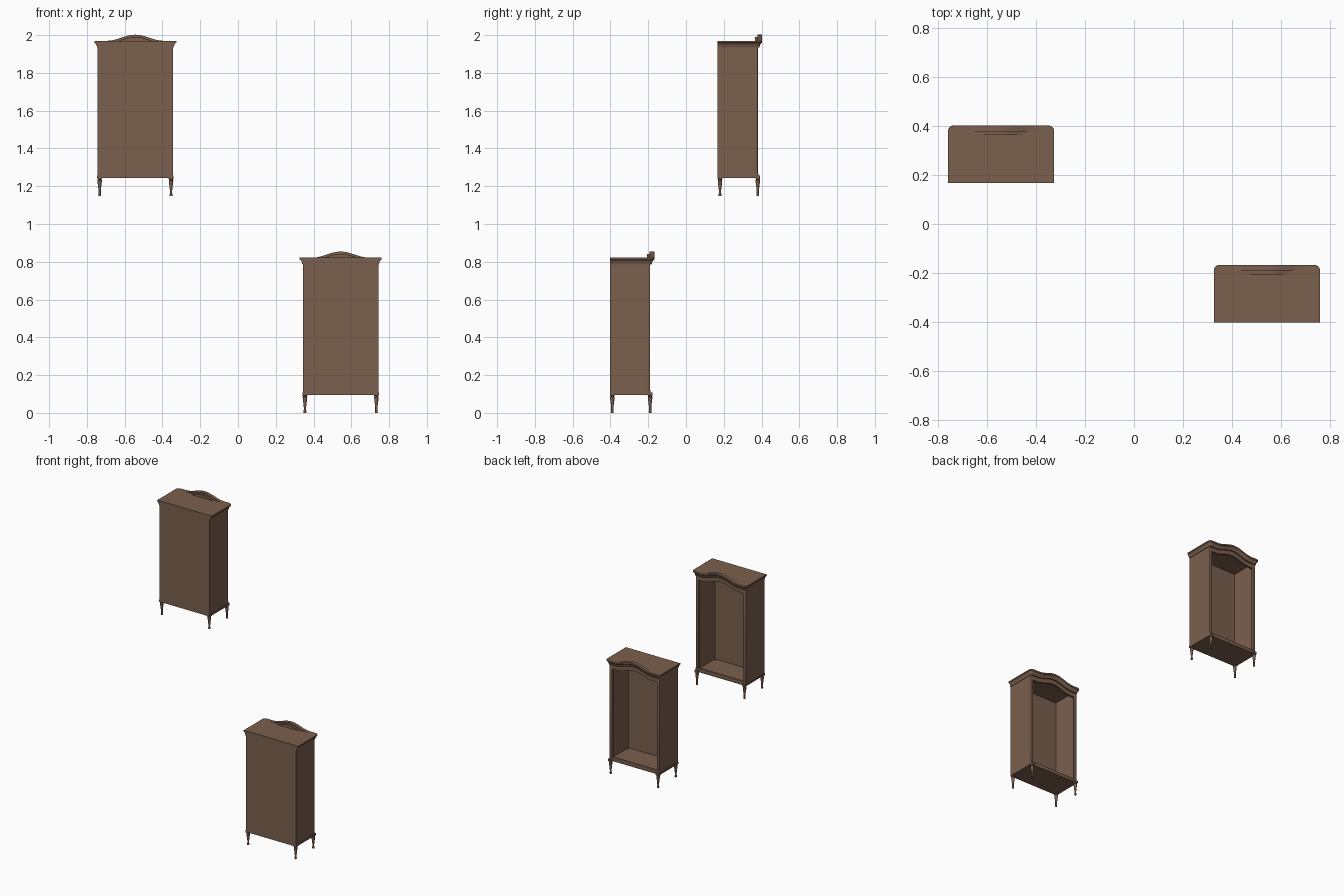
import bpy, bmesh, math
from mathutils import Vector

if "Cube" in bpy.data.objects:
    bpy.data.objects.remove(bpy.data.objects["Cube"])

wood = bpy.data.materials.new("brown wood")
wood.diffuse_color = (0.195, 0.115, 0.075, 1)
wood.use_nodes = True
wood.node_tree.nodes["Principled BSDF"].inputs["Base Color"].default_value = wood.diffuse_color

CX = 0.5435                              # lower cabinet centre in x
BACK, FRONT = -0.402, -0.192             # cabinet depth range (open side faces +y)
STEP = Vector((-2 * CX, 0.570, 1.148))   # offset to the second cabinet


def finish(name, bm, smooth=True):
    """Make the part and its copy in the second cabinet."""
    bmesh.ops.remove_doubles(bm, verts=bm.verts, dist=1e-5)
    bmesh.ops.recalc_face_normals(bm, faces=bm.faces)
    me = bpy.data.meshes.new(name)
    bm.to_mesh(me)
    bm.free()
    me.materials.append(wood)
    for label, off in (("lower", Vector()), ("upper", STEP)):
        ob = bpy.data.objects.new(f"{label}_{name}", me)
        ob.location = Vector((CX, 0, 0)) + off
        bpy.context.collection.objects.link(ob)
    if smooth:
        bpy.ops.object.select_all(action='DESELECT')
        ob.select_set(True)
        bpy.context.view_layer.objects.active = ob
        me.shade_smooth()
        me.set_sharp_from_angle(angle=math.radians(35))


def box(name, x0, x1, y0, y1, z0, z1, bevel=0):
    bm = bmesh.new()
    bmesh.ops.create_cube(bm, size=1)
    for v in bm.verts:
        v.co = ((x0 + x1) / 2 + v.co.x * (x1 - x0),
                (y0 + y1) / 2 + v.co.y * (y1 - y0),
                (z0 + z1) / 2 + v.co.z * (z1 - z0))
    if bevel:
        bmesh.ops.bevel(bm, geom=bm.edges[:], offset=bevel, segments=3,
                        profile=0.5, affect='EDGES')
    finish(name, bm, bool(bevel))


def loft(name, rings):
    """Skin closed rings and cap both ends."""
    bm = bmesh.new()
    vr = [[bm.verts.new(p) for p in r] for r in rings]
    n = len(rings[0])
    for a, b in zip(vr, vr[1:]):
        for i in range(n):
            j = (i + 1) % n
            bm.faces.new((a[i], a[j], b[j], b[i]))
    bm.faces.new(vr[0])
    bm.faces.new(vr[-1])
    finish(name, bm)


def arch(x, height=0.032, half=0.15):
    """Bell-shaped rise of the crest."""
    return 0 if abs(x) >= half else height * 0.5 * (1 + math.cos(math.pi * x / half))


# carcass panels
box("rear_panel", -0.198, 0.198, BACK, BACK + 0.007, 0.10, 0.803)
box("floor_board", -0.2, 0.2, BACK, FRONT, 0.095, 0.107)
box("top_board", -0.196, 0.196, BACK, FRONT, 0.803, 0.822)
for s, side in ((-1, "left"), (1, "right")):
    a, b = sorted((s * 0.199, s * 0.191))
    box(side + "_side_panel", a, b, BACK, FRONT - 0.004, 0.10, 0.81)
    a, b = sorted((s * 0.2, s * 0.178))
    box(side + "_front_post", a, b, FRONT - 0.014, FRONT + 0.002, 0.10, 0.81, 0.004)
    a, b = sorted((s * 0.202, s * 0.196))
    box(side + "_base_strip", a, b, BACK, FRONT + 0.003, 0.095, 0.108)

# open front frame: bottom rail and arched top rail
box("bottom_rail", -0.2, 0.2, FRONT - 0.012, FRONT + 0.005, 0.095, 0.122, 0.003)
rings = []
for i in range(41):
    x = -0.185 + 0.37 * i / 40
    lo, hi = 0.755 + arch(x), 0.81 + arch(x)
    rings.append([(x, FRONT - 0.014, lo), (x, FRONT + 0.001, lo),
                  (x, FRONT + 0.001, hi), (x, FRONT - 0.014, hi)])
loft("arched_top_rail", rings)

# crown moulding swept round both sides and over the arched front
PROFILE = [(0, 0), (0.024, 0), (0.025, -0.004), (0.024, -0.010), (0.019, -0.014),
           (0.015, -0.020), (0.012, -0.028), (0.010, -0.036), (0, -0.036)]
W = 0.1925
path = [(-W, BACK, -1, 0)]
path += [(-W, FRONT, -math.cos(t), math.sin(t)) for t in (math.pi / 2 * k / 6 for k in range(7))]
path += [(-W + 2 * W * k / 48, FRONT, 0, 1) for k in range(1, 48)]
path += [(W, FRONT, math.sin(t), math.cos(t)) for t in (math.pi / 2 * k / 6 for k in range(7))]
path += [(W, BACK, 1, 0)]
loft("crown_moulding", [[(x + nx * d, y + ny * d, 0.822 + arch(x) + z) for d, z in PROFILE]
                        for x, y, nx, ny in path])

# turned legs with square blocks
LEG = [(0.0065, 0), (0.0075, 0.006), (0.006, 0.018), (0.0065, 0.035), (0.009, 0.055),
       (0.0115, 0.075), (0.012, 0.083), (0.009, 0.087), (0.0125, 0.091), (0.0125, 0.098)]
for sx, side in ((-1, "left"), (1, "right")):
    for y, end in ((-0.390, "rear"), (-0.190, "front")):
        x = sx * 0.189
        loft(f"{end}_{side}_leg",
             [[(x + r * math.cos(k * math.pi / 8), y + r * math.sin(k * math.pi / 8), z)
               for k in range(16)] for r, z in LEG])
        box(f"{end}_{side}_leg_block", x - 0.0125, x + 0.0125,
            max(y - 0.0125, BACK), y + 0.0125, 0.092, 0.108)
